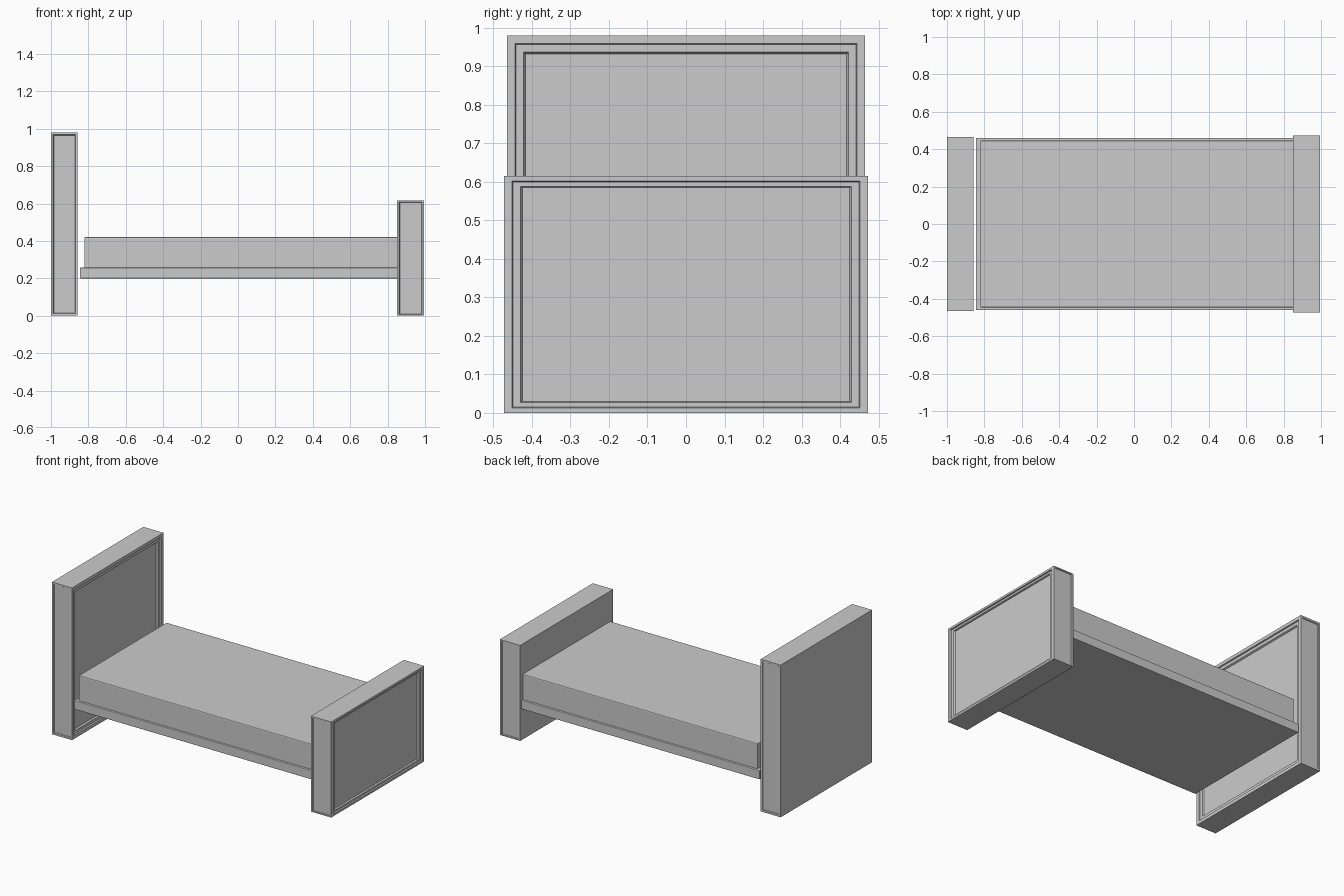
import bpy, bmesh
from mathutils import Vector

if "Cube" in bpy.data.objects:
    bpy.data.objects.remove(bpy.data.objects["Cube"])


def make_box(name, lo, hi, edit=None, bevel=0.0):
    """Box between two corners; edit(bm) may carve its faces."""
    lo, hi = Vector(lo), Vector(hi)
    bm = bmesh.new()
    bmesh.ops.create_cube(bm, size=1)
    for v in bm.verts:
        v.co = (lo + hi) / 2 + Vector(a * b for a, b in zip(v.co, hi - lo))
    bm.normal_update()
    if edit:
        edit(bm)
    mesh = bpy.data.meshes.new(name)
    bm.to_mesh(mesh)
    bm.free()
    ob = bpy.data.objects.new(name, mesh)
    bpy.context.collection.objects.link(ob)
    if bevel:
        mod = ob.modifiers.new("soft_edge", 'BEVEL')
        mod.width, mod.segments = bevel, 2
    return ob


def sink(bm, face, steps):
    """Inset one face in successive (thickness, depth) steps."""
    for thickness, depth in steps:
        bmesh.ops.inset_individual(bm, faces=[face], thickness=thickness,
                                   depth=depth, use_even_offset=True)


def carve_board(bm):
    # stepped panel on the +x face, shallow panels on both ends
    for face in list(bm.faces):
        n = face.normal.copy()
        if n.x > 0.9:
            sink(bm, face, [(0.021, 0), (0.003, -0.008),
                            (0.019, 0), (0.005, -0.01)])
        elif abs(n.y) > 0.9:
            sink(bm, face, [(0.012, 0), (0.003, -0.005)])


# headboard and the lower footboard, which share one panel design
boards = [("headboard", -1.0, -0.857, 0.465, 0.98),
          ("footboard", 0.85, 0.995, 0.473, 0.615)]
for name, x0, x1, half, height in boards:
    board = make_box(name, (x0, -half, 0), (x1, half, 0.98), carve_board)
    for v in board.data.vertices:
        v.co.z *= height / 0.98

# bed base and mattress
make_box("bed_base", (-0.845, -0.46, 0.2), (0.855, 0.46, 0.257), bevel=0.003)
make_box("mattress", (-0.822, -0.446, 0.25), (0.855, 0.446, 0.42), bevel=0.006)
